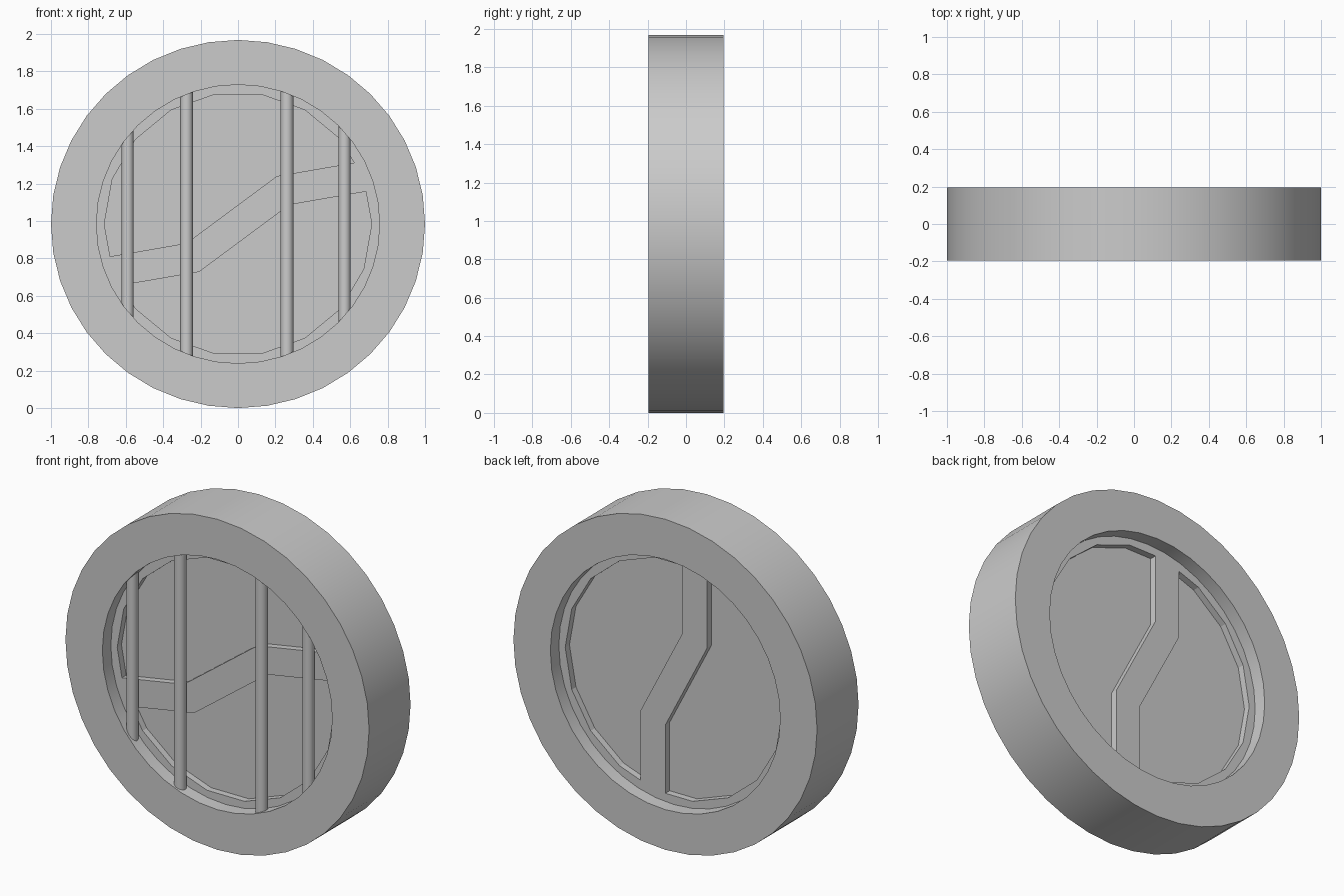
import bpy, bmesh
from math import sin, cos, radians, tau
from mathutils import Matrix

if "Cube" in bpy.data.objects:
    bpy.data.objects.remove(bpy.data.objects["Cube"])

CENTRE_Z = 0.984
SQUASH = 0.984      # the disc is very slightly flattened in height
SIDES = 40
HALF = 0.195        # half thickness of the rim
FACE = 0.115        # half thickness of the inner disc
DEPTH = 0.04        # depth of the carved recesses

grey = bpy.data.materials.new("stone_grey")
grey.use_nodes = True
grey.diffuse_color = (0.6, 0.6, 0.6, 1)
grey.node_tree.nodes["Principled BSDF"].inputs["Base Color"].default_value = (0.6, 0.6, 0.6, 1)


def finish(name, bm):
    """Turn a bmesh into a grey object with smooth round sides."""
    bmesh.ops.recalc_face_normals(bm, faces=bm.faces)
    mesh = bpy.data.meshes.new(name)
    bm.to_mesh(mesh)
    bm.free()
    obj = bpy.data.objects.new(name, mesh)
    bpy.context.collection.objects.link(obj)
    mesh.materials.append(grey)
    return obj


def smooth(obj, angle=30):
    bpy.ops.object.select_all(action="DESELECT")
    obj.select_set(True)
    bpy.context.view_layer.objects.active = obj
    bpy.ops.object.shade_smooth_by_angle(angle=radians(angle))


def polar(r, deg):
    return r * cos(radians(deg)), r * sin(radians(deg))


def prism(name, outline, y0, y1):
    """Extrude an (x, z) outline from y0 to y1."""
    bm = bmesh.new()
    face = bm.faces.new([bm.verts.new((x, y0, CENTRE_Z + z * SQUASH)) for x, z in outline])
    ext = bmesh.ops.extrude_face_region(bm, geom=[face])
    moved = [v for v in ext["geom"] if isinstance(v, bmesh.types.BMVert)]
    bmesh.ops.translate(bm, vec=(0, y1 - y0, 0), verts=moved)
    return finish(name, bm)


# Outer rim: a square profile swept around the y axis
bm = bmesh.new()
profile = [(1, -HALF), (1, HALF), (0.757, HALF), (0.757, -HALF)]
loops = []
for i in range(SIDES):
    a = tau * i / SIDES
    loops.append([bm.verts.new((r * cos(a), y, CENTRE_Z + r * sin(a) * SQUASH)) for r, y in profile])
for i, here in enumerate(loops):
    there = loops[(i + 1) % SIDES]
    for j in range(4):
        k = (j + 1) % 4
        bm.faces.new((here[j], here[k], there[k], there[j]))
smooth(finish("outer_rim", bm))

# Inner disc, carved on both sides so that a zigzag band stays raised
disc = prism("inner_disc", [polar(0.78, 360 * i / SIDES) for i in range(SIDES)], -FACE, FACE)
half_recess = ([(-0.055, 0.704)] + [polar(0.715, d) for d in range(80, -61, -20)]
               + [(0.22, -0.669), (0.22, -0.25), (-0.055, 0.29)])
cutters = []
for side, turn in ((-1, -80), (1, 0)):
    for flip in (0, 180):
        rot = Matrix.Rotation(radians(turn + flip), 2)
        outline = [((rot[0][0] * x + rot[0][1] * z), (rot[1][0] * x + rot[1][1] * z))
                   for x, z in half_recess]
        cutter = prism("recess_cutter", outline, side * (FACE - DEPTH), side * (FACE + 0.05))
        cutter.hide_render = True
        mod = disc.modifiers.new("recess", "BOOLEAN")
        mod.operation, mod.solver, mod.object = "DIFFERENCE", "EXACT", cutter
        cutters.append(cutter)
bpy.context.view_layer.update()
carved = bpy.data.meshes.new_from_object(disc.evaluated_get(bpy.context.evaluated_depsgraph_get()))
disc.modifiers.clear()
disc.data = carved
for cutter in cutters:
    bpy.data.objects.remove(cutter)

# Upright bars across the front opening, ends sunk into the rim
bars = {"outer_right_bar": (-0.59, 0.032), "inner_right_bar": (-0.275, 0.034),
        "inner_left_bar": (0.262, 0.034), "outer_left_bar": (0.57, 0.032)}
for name, (x, radius) in bars.items():
    length = 2 * SQUASH * (0.82 ** 2 - x ** 2) ** 0.5
    bm = bmesh.new()
    bmesh.ops.create_cone(bm, cap_ends=True, segments=24, radius1=radius, radius2=radius,
                          depth=length, matrix=Matrix.Translation((x, -0.15, CENTRE_Z)))
    smooth(finish(name, bm))
